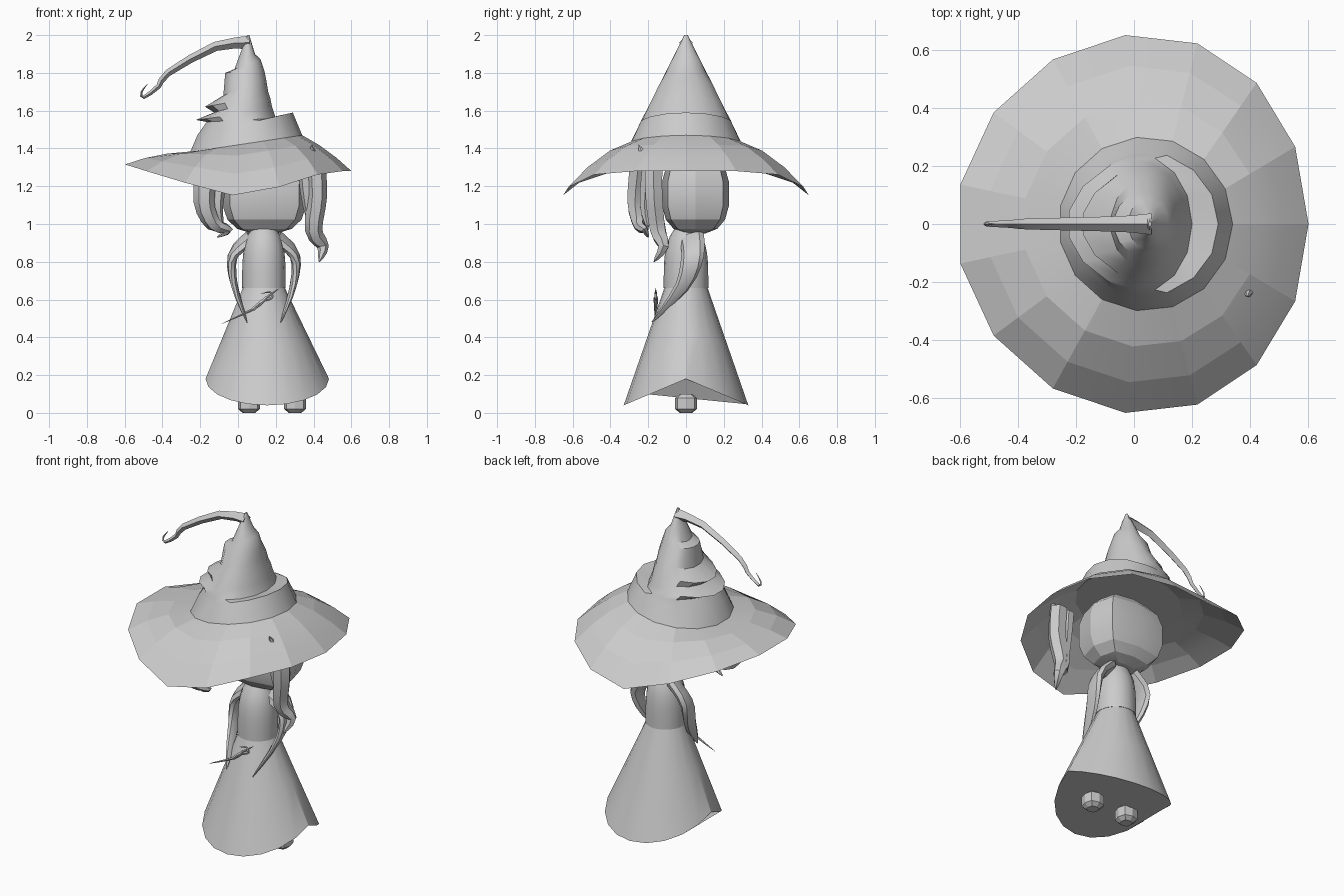
import bpy, bmesh, math
from mathutils import Vector
from mathutils.geometry import interpolate_bezier

cube = bpy.data.objects.get("Cube")
if cube:
    bpy.data.objects.remove(cube, do_unlink=True)

shade = (.6, .6, .6, 1)
grey = bpy.data.materials.new("plain grey")
grey.use_nodes = True
grey.diffuse_color = shade
grey.node_tree.nodes["Principled BSDF"].inputs["Base Color"].default_value = shade

body_x = .137  # centre line of the body


def loft(name, rings, capped=True, sharp=30):
    """Skin a list of equal-length point rings."""
    bm = bmesh.new()
    rows = [[bm.verts.new(point) for point in ring] for ring in rings]
    count = len(rows[0])
    for lower, upper in zip(rows, rows[1:]):
        for i in range(count):
            j = (i + 1) % count
            bm.faces.new((lower[i], lower[j], upper[j], upper[i]))
    if capped:
        bm.faces.new(reversed(rows[0]))
        bm.faces.new(rows[-1])
    mesh = bpy.data.meshes.new(name)
    bm.to_mesh(mesh)
    bm.free()
    mesh.materials.append(grey)
    obj = bpy.data.objects.new(name, mesh)
    bpy.context.collection.objects.link(obj)
    bpy.ops.object.select_all(action='DESELECT')
    obj.select_set(True)
    bpy.context.view_layer.objects.active = obj
    bpy.ops.object.shade_smooth_by_angle(angle=math.radians(sharp))


def angles(count):
    return [math.tau * i / count for i in range(count)]


def bend(value, power):
    return math.copysign(abs(value) ** power, value)


def oval(center, radius_x, radius_y, count=16, power=1):
    """Level ring; a power under one makes it boxier."""
    return [Vector(center) + Vector((radius_x * bend(math.cos(a), power), radius_y * bend(math.sin(a), power), 0))
            for a in angles(count)]


def tilted(left, right, left_z, right_z, depth, fold=0):
    """Ring that leans between its ends, with an optional crease pushed out at the left."""
    middle = Vector((left + right, 0, left_z + right_z)) / 2
    reach = Vector((right - left, 0, right_z - left_z)) / 2
    return [middle + reach * math.cos(a) + Vector((-fold * max(0, -math.cos(a)) ** 2, depth * math.sin(a), 0))
            for a in angles(15)]


def rounded_block(name, center, size, rows, plan_power, side_power):
    """Boxy eight-sided ball made of level rings."""
    rings = []
    for i in range(rows):
        lift = math.pi * ((i + .5) / rows - .5)
        spread = math.cos(lift) ** side_power
        height = bend(math.sin(lift) / math.cos(math.pi / rows / 2), side_power) * size[2]
        rings.append(oval(Vector(center) + Vector((0, 0, height)), size[0] * spread, size[1] * spread, 8, plan_power))
    loft(name, rings, sharp=20)


def strand(name, keys, width, thickness, across=(1, 0, 0), fade=2, sides=6, steps=3):
    """Tapering oval swept along a smooth path through the keys."""
    keys = [Vector(key) for key in keys]
    padded = [keys[0], *keys, keys[-1]]
    path = [keys[0]]
    for before, start, end, after in zip(padded, padded[1:], padded[2:], padded[3:]):
        path += interpolate_bezier(start, start + (end - before) / 6, end - (after - start) / 6, end, steps + 1)[1:]
    rings = []
    last = len(path) - 1
    for i, point in enumerate(path):
        tangent = (path[min(i + 1, last)] - path[max(i - 1, 0)]).normalized()
        side = Vector(across)
        side = (side - tangent * tangent.dot(side)).normalized()
        normal = tangent.cross(side)
        scale = 1.05 - (i / last) ** fade
        rings.append([point + (side * width * math.cos(a) + normal * thickness * math.sin(a)) * scale
                      for a in angles(sides)])
    loft(name, rings, sharp=35)


# Hat brim: wide, drooping at front and back
def brim_edge(a):
    c, s = math.cos(a), math.sin(a)
    rise = .14 * min(1, c * 1.3) if c > 0 else .18 * abs(c) ** 1.2
    return Vector((.607 * c + .04 * s * s - .006, .654 * s, 1.14 + rise))


hat_base = tilted(-.26, .34, 1.38, 1.47, .3)
edge = [brim_edge(a) for a in angles(15)]
brim = []
for t in (0, .3, .65, 1):
    ring = [outer.lerp(inner, t) for outer, inner in zip(edge, hat_base)]
    for point, a in zip(ring, angles(15)):
        point.z += (.06 + .1 * math.sin(a) ** 2) * t * (1 - t)
    brim.append(ring)
loft("hat_brim", brim, capped=False, sharp=8)

# Hat band, then a straight-sided cone with crumpled folds on its right side
crown = [hat_base]
for left, right, left_z, right_z, fold in (
        (-.22, .29, 1.47, 1.59, 0),
        (-.17, .2, 1.54, 1.56, 0),
        (-.17, .18, 1.55, 1.62, .06),
        (-.13, .17, 1.59, 1.67, 0),
        (-.13, .16, 1.62, 1.7, .05),
        (-.08, .15, 1.68, 1.76, 0),
        (-.07, .14, 1.8, 1.81, 0),
        (-.02, .12, 1.82, 1.87, 0),
        (.01, .09, 1.9, 1.9, 0),
        (.05, .06, 2, 2, 0)):
    depth = .06 + .51 * (1.9 - (left_z + right_z) / 2)
    crown.append(tilted(left, right, left_z, right_z, depth, fold))
loft("hat_crown", crown)

# Long thin hat tip that ends in a curl
strand("hat_tip", [(.06, 0, 1.96), (-.12, 0, 1.94), (-.37, 0, 1.8), (-.42, 0, 1.73),
                   (-.5, 0, 1.67), (-.51, 0, 1.7), (-.48, 0, 1.74)],
       .035, .035, across=(0, 1, 0), fade=.6, sides=4, steps=2)

# Head
rounded_block("head", (.14, .05, 1.16), (.225, .18, .21), rows=8, plan_power=.55, side_power=.75)

# Torso narrowing towards the neck
torso = []
for i in range(8):
    t = i / 7
    torso.append(oval((body_x, 0, .66 + .32 * t), .115 - .05 * t ** 4, .118 - .06 * t ** 4))
loft("torso", torso)

# Dress: flares out, hem raised at the sides
waist = oval((body_x, 0, .66), .112, .115, count=20)
hem = oval((.155, 0, .18), .327, .33, count=20)
for point in hem:
    point.z -= .14 * abs(point.y) / .33
loft("dress", [hem, [low.lerp(high, .5) for low, high in zip(hem, waist)], waist])

for sign, side in ((-1, "right"), (1, "left")):
    # Feet: chamfered blocks
    rounded_block(side + "_foot", (.18 + sign * .122, 0, .05), (.06, .06, .05), rows=4, plan_power=.7, side_power=.6)
    # Arms: flat sleeves that sweep down and forward to a point
    arm = [(.07, .03, .93), (.165, .035, .83), (.155, -.02, .67), (.09, -.18, .48)]
    strand(side + "_arm", [(body_x + sign * x, y, z) for x, y, z in arm],
           .065, .029, across=(0, 1, .5), sides=8)

# Hair locks: wavy strands hanging from under the brim
strand("left_lock", [(.41, -.17, 1.33), (.42, -.17, 1.15), (.4, -.15, .97), (.45, -.12, .88), (.43, -.17, .8)],
       .05, .05, fade=3)
strand("left_inner_lock", [(.35, -.16, 1.32), (.37, -.15, 1.1), (.41, -.1, .9)], .035, .035)
strand("left_hair_point", [(.4, -.2, 1.3), (.39, -.25, 1.42)], .03, .03)
strand("right_lock", [(-.16, -.25, 1.33), (-.18, -.27, 1.12), (-.13, -.25, 1), (-.05, -.22, .97), (-.11, -.2, .93)],
       .06, .05, fade=1.5)
strand("right_inner_lock", [(-.09, -.2, 1.3), (-.11, -.22, 1.1), (-.08, -.2, .97)], .04, .035)

# Crooked twig wand with a curled end
strand("wand", [(.15, -.16, .61), (.08, -.16, .55), (-.09, -.16, .47)], .011, .01, across=(0, 1, 0))
strand("wand_fork", [(.08, -.16, .55), (.15, -.16, .61), (.22, -.16, .66)], .01, .01, across=(0, 1, 0))
strand("wand_curl", [(.14, -.16, .6), (.18, -.16, .61), (.17, -.16, .64), (.12, -.16, .63)],
       .009, .009, across=(0, 1, 0))
